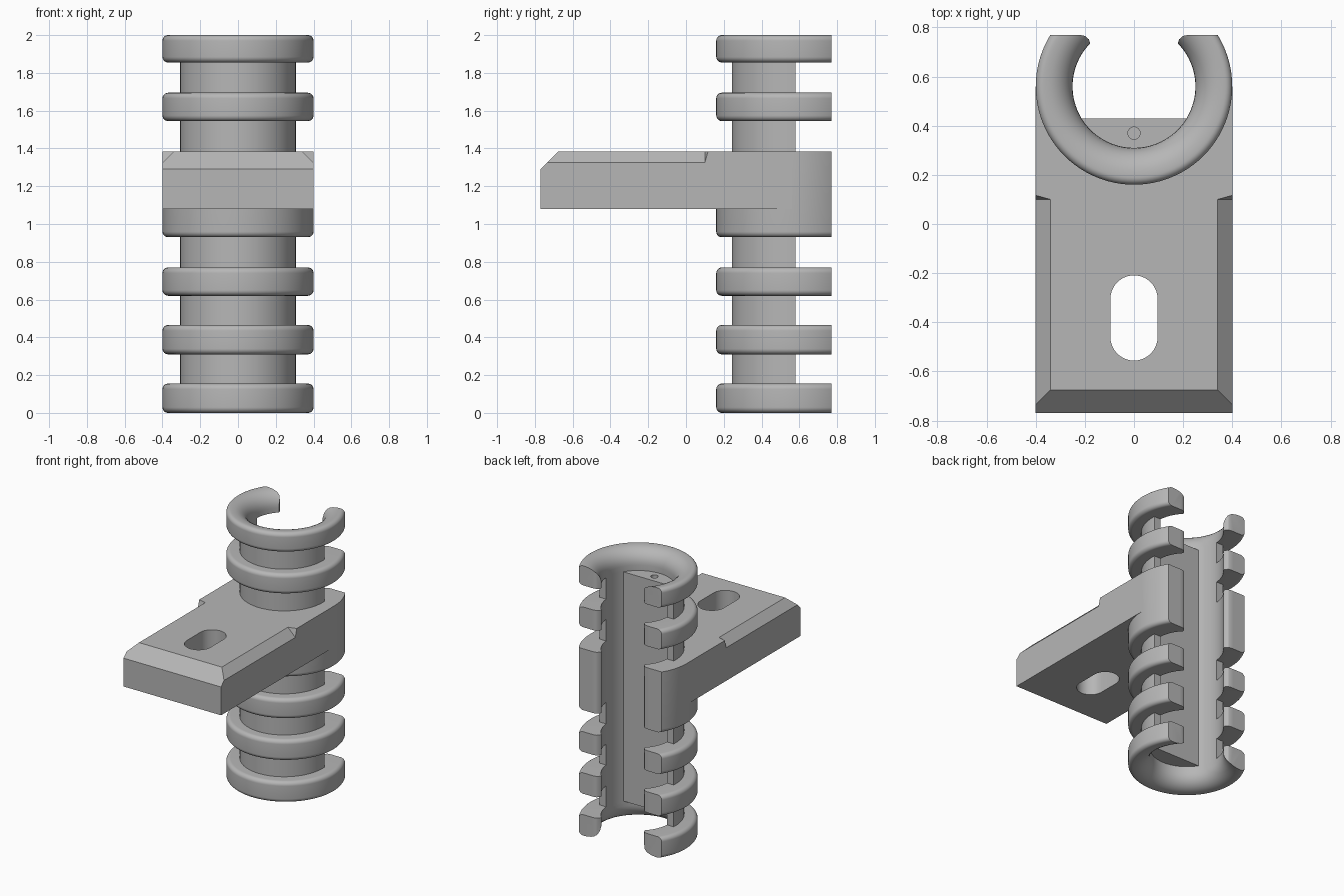
import bpy, bmesh
from math import sin, cos, pi, radians, asin

cube = bpy.data.objects.get("Cube")
if cube:
    bpy.data.objects.remove(cube, do_unlink=True)

AXIS_Y = 0.56            # the clip axis stands behind the plate
OUTER, BORE = 0.40, 0.25
HEIGHT = 2.0

grey = bpy.data.materials.new("plain grey")
grey.use_nodes = True
grey.diffuse_color = (0.47, 0.47, 0.47, 1)
grey.node_tree.nodes["Principled BSDF"].inputs["Base Color"].default_value = grey.diffuse_color


def finish(name, bm):
    bmesh.ops.recalc_face_normals(bm, faces=bm.faces)
    mesh = bpy.data.meshes.new(name)
    bm.to_mesh(mesh)
    bm.free()
    mesh.materials.append(grey)
    obj = bpy.data.objects.new(name, mesh)
    bpy.context.collection.objects.link(obj)
    return obj


def prism(name, outline, axis, lo, hi):
    """Extrude a 2D outline along x, y or z."""
    place = {"x": lambda a, b, t: (t, a, b),
             "y": lambda a, b, t: (a, t, b),
             "z": lambda a, b, t: (a, b, t)}[axis]
    bm = bmesh.new()
    ends = [[bm.verts.new(place(a, b, t)) for a, b in outline] for t in (lo, hi)]
    for end in ends:
        bm.faces.new(end)
    n = len(outline)
    for i in range(n):
        j = (i + 1) % n
        bm.faces.new((ends[0][i], ends[0][j], ends[1][j], ends[1][i]))
    return finish(name, bm)


def revolve(name, profile, steps=96):
    """Turn a closed (radius, height) profile about the clip axis."""
    bm = bmesh.new()
    loops = []
    for s in range(steps):
        a = 2 * pi * s / steps
        loops.append([bm.verts.new((r * cos(a), AXIS_Y + r * sin(a), z)) for r, z in profile])
    n = len(profile)
    for s in range(steps):
        p, q = loops[s], loops[(s + 1) % steps]
        for i in range(n):
            j = (i + 1) % n
            bm.faces.new((p[i], p[j], q[j], q[i]))
    return finish(name, bm)


def arc(cx, cy, r, start, end, steps=8):
    return [(cx + r * cos(radians(start + (end - start) * i / steps)),
             cy + r * sin(radians(start + (end - start) * i / steps))) for i in range(steps + 1)]


def cut(obj, *cutters):
    for c in cutters:
        c.hide_render = True
        mod = obj.modifiers.new("cut", "BOOLEAN")
        mod.operation = "DIFFERENCE"
        mod.solver = "EXACT"
        mod.object = c
    bpy.ops.object.select_all(action="DESELECT")
    obj.select_set(True)
    bpy.context.view_layer.objects.active = obj
    for mod in list(obj.modifiers):
        bpy.ops.object.modifier_apply(modifier=mod.name)
    bpy.ops.object.shade_smooth_by_angle(angle=radians(30))


def corner(r, z, radius, start, end):
    """Rounded profile corner, or a sharp one for zero radius."""
    return arc(r, z, radius, start, end) if radius else [(r, z)]


def ring(name, z0, z1, low_in=0, high_in=0, high_out=0.03):
    f = 0.03
    profile = corner(OUTER - f, z0 + f, f, -90, 0)
    profile += corner(OUTER - high_out, z1 - high_out, high_out, 0, 90)
    profile += corner(BORE + high_in, z1 - high_in, high_in, 90, 180)
    profile += corner(BORE + low_in, z0 + low_in, low_in, 180, 270)
    return revolve(name, profile)


# Cutters for the open back and the rounded jaw tips
half = [(0.6, 1.2), (0.6, 0.77), (0.22, 0.77), (0.198, 0.765),
        (0.184, 0.752), (0.178, 0.735), (0.1, 0.70)]
jaw_cutter = prism("jaw_cutter", half + [(-x, y) for x, y in reversed(half)], "z", -0.2, 2.2)
tube_cutter = prism("tube_cutter", [(-0.6, 0.58), (0.6, 0.58), (0.6, 1.2), (-0.6, 1.2)], "z", -0.2, 2.2)

# Clip rings; the end ones flare open along the bore
flare = 0.11
rings = [ring("bottom_ring", 0, 0.155, low_in=flare),
         ring("lower_ring", 0.31, 0.465),
         ring("upper_lower_ring", 0.62, 0.77),
         ring("middle_collar", 0.93, 1.385, high_out=0),
         ring("upper_ring", 1.545, 1.695),
         ring("top_ring", 1.855, HEIGHT, high_in=flare)]
for r in rings:
    cut(r, jaw_cutter)

# Thin tube linking the rings, slightly narrower from side to side
tube = revolve("inner_tube", [(BORE, 0.13), (0.317, 0.13), (0.317, 1.87), (BORE, 1.87)])
for v in tube.data.vertices:
    if v.co.x ** 2 + (v.co.y - AXIS_Y) ** 2 > 0.3 ** 2:
        v.co.x *= 0.965
cut(tube, tube_cutter)

# Flat pad filling the front of the bore, with a small pin hole
pad_r = BORE + 0.01
a = math_angle = 180 - asin((0.43 - AXIS_Y) / pad_r) * 180 / pi
pad = prism("bore_pad", arc(0, AXIS_Y, pad_r, a, 540 - a, 32), "z", 0.15, 1.85)
hole = prism("pin_hole_cutter", arc(0, 0.37, 0.025, 0, 345, 23), "z", 1.75, 1.95)
cut(pad, hole)

# Mounting plate with bevelled edges and a long slot
TOP = 1.385
plate = prism("mounting_plate", [(-0.4, -0.77), (0.4, -0.77), (0.4, AXIS_Y), (-0.4, AXIS_Y)], "z", 1.08, TOP)
bore = prism("plate_bore_cutter", arc(0, AXIS_Y, 0.33, 0, 355, 71), "z", 0.9, 1.6)
slot = prism("slot_cutter", arc(0, -0.305, 0.096, 0, 180, 20) + arc(0, -0.46, 0.096, 180, 360, 20), "z", 0.9, 1.6)
front = prism("front_bevel_cutter", [(-0.87, 1.19), (-0.575, 1.485), (-0.87, 1.485)], "x", -0.6, 0.6)
sides = []
for side in (-1, 1):
    c = prism("side_bevel_cutter", [(side * 0.46, 1.265), (side * 0.28, 1.445), (side * 0.46, 1.445)], "y", -1, 0.1)
    # Sloped run-out at the back end of the bevel
    for v in c.data.vertices:
        if v.co.y > 0 and abs(v.co.x) > 0.4 and v.co.z > 1.4:
            v.co.y += 0.05
    sides.append(c)
cut(plate, bore, slot, front, *sides)

# Remove the used cutters
for c in [jaw_cutter, tube_cutter, hole, bore, slot, front] + sides:
    bpy.data.objects.remove(c, do_unlink=True)
